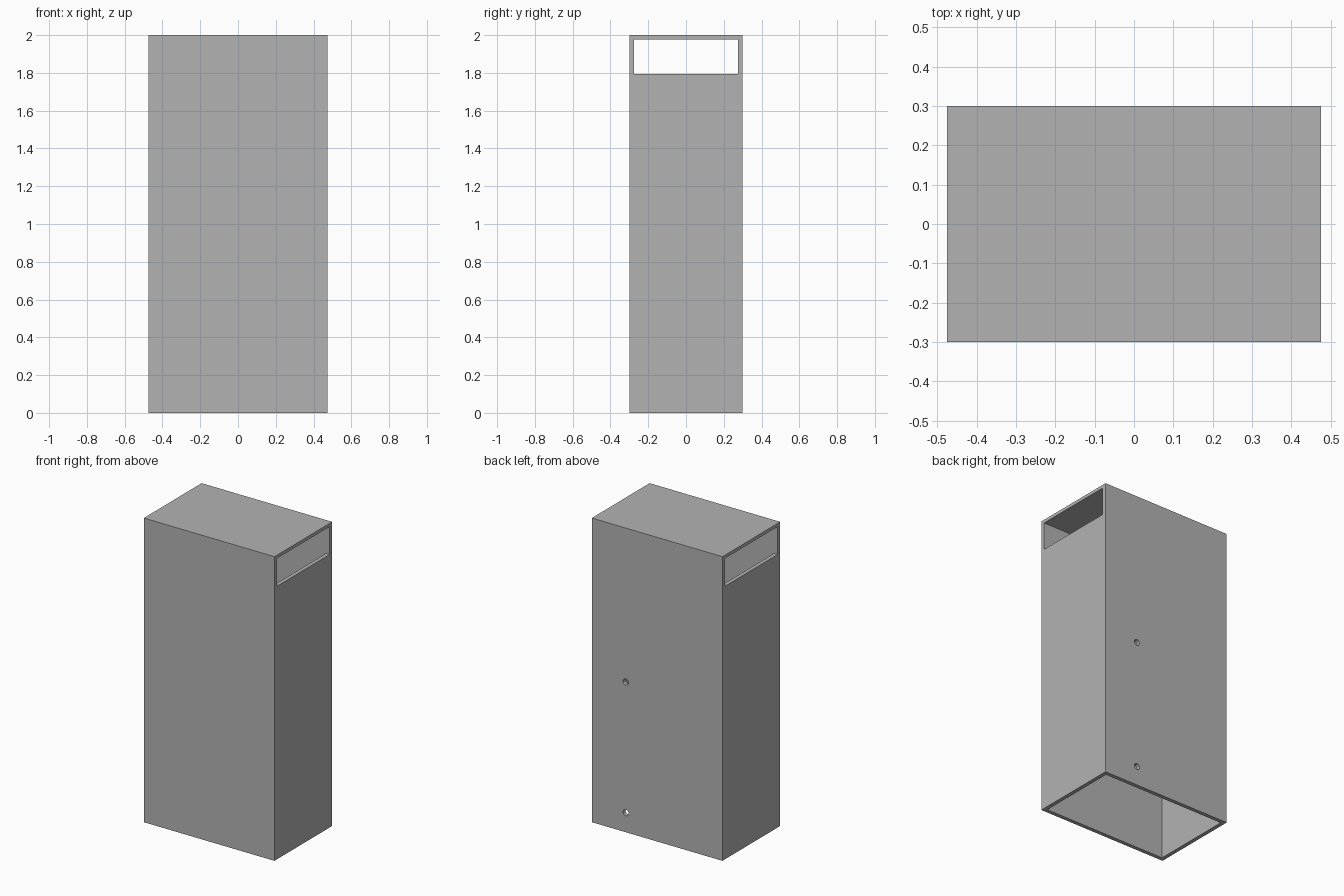
import bpy
import bmesh
from math import radians
from mathutils import Vector

if "Cube" in bpy.data.objects:
    bpy.data.objects.remove(bpy.data.objects["Cube"], do_unlink=True)

WIDTH, DEPTH, HEIGHT = 0.95, 0.6, 2.0
WALL = 0.026
SLOT_BOTTOM, SLOT_TOP = 1.795, 1.978
HOLE_X, HOLE_RADIUS = 0.228, 0.02
HOLE_HEIGHTS = (0.128, 0.988)

grey = bpy.data.materials.new("plain grey")
grey.use_nodes = True
grey.diffuse_color = (0.45, 0.45, 0.45, 1)
grey.node_tree.nodes["Principled BSDF"].inputs["Base Color"].default_value = grey.diffuse_color


def prism(name, outline, depth):
    """Extrude an x-z outline along y, centred on y = 0."""
    bm = bmesh.new()
    face = bm.faces.new([bm.verts.new((x, -depth / 2, z)) for x, z in outline])
    result = bmesh.ops.extrude_face_region(bm, geom=[face])
    moved = [v for v in result["geom"] if isinstance(v, bmesh.types.BMVert)]
    bmesh.ops.translate(bm, verts=moved, vec=Vector((0, depth, 0)))
    bmesh.ops.recalc_face_normals(bm, faces=bm.faces)
    mesh = bpy.data.meshes.new(name)
    bm.to_mesh(mesh)
    bm.free()
    mesh.materials.append(grey)
    obj = bpy.data.objects.new(name, mesh)
    bpy.context.collection.objects.link(obj)
    return obj


def cut(target, cutter):
    """Subtract the cutter from the target and remove the cutter."""
    mod = target.modifiers.new(cutter.name, "BOOLEAN")
    mod.operation = "DIFFERENCE"
    mod.solver = "EXACT"
    mod.object = cutter
    bpy.context.view_layer.objects.active = target
    bpy.ops.object.modifier_apply(modifier=mod.name)
    bpy.data.objects.remove(cutter, do_unlink=True)


# Outer box
half = WIDTH / 2
cover = prism("box_cover", [(-half, 0), (half, 0), (half, HEIGHT), (-half, HEIGHT)], DEPTH)

# Cavity open at the bottom, with a slot through both sides under the top
inner, outside = half - WALL, half + 0.1
right_side = [(inner, -0.1), (inner, SLOT_BOTTOM), (outside, SLOT_BOTTOM), (outside, SLOT_TOP)]
left_side = [(-x, z) for x, z in reversed(right_side)]
cut(cover, prism("cavity_cutter", right_side + left_side, DEPTH - 2 * WALL))

# Screw holes through the back wall
for z in HOLE_HEIGHTS:
    bpy.ops.mesh.primitive_cylinder_add(
        vertices=32, radius=HOLE_RADIUS, depth=0.2,
        location=(HOLE_X, DEPTH / 2, z), rotation=(radians(90), 0, 0))
    hole = bpy.context.object
    hole.name = "hole_cutter"
    hole.data.materials.append(grey)
    cut(cover, hole)

# Smooth hole walls, sharp box edges
bpy.ops.object.select_all(action="DESELECT")
cover.select_set(True)
bpy.context.view_layer.objects.active = cover
bpy.ops.object.shade_smooth_by_angle(angle=radians(30))
